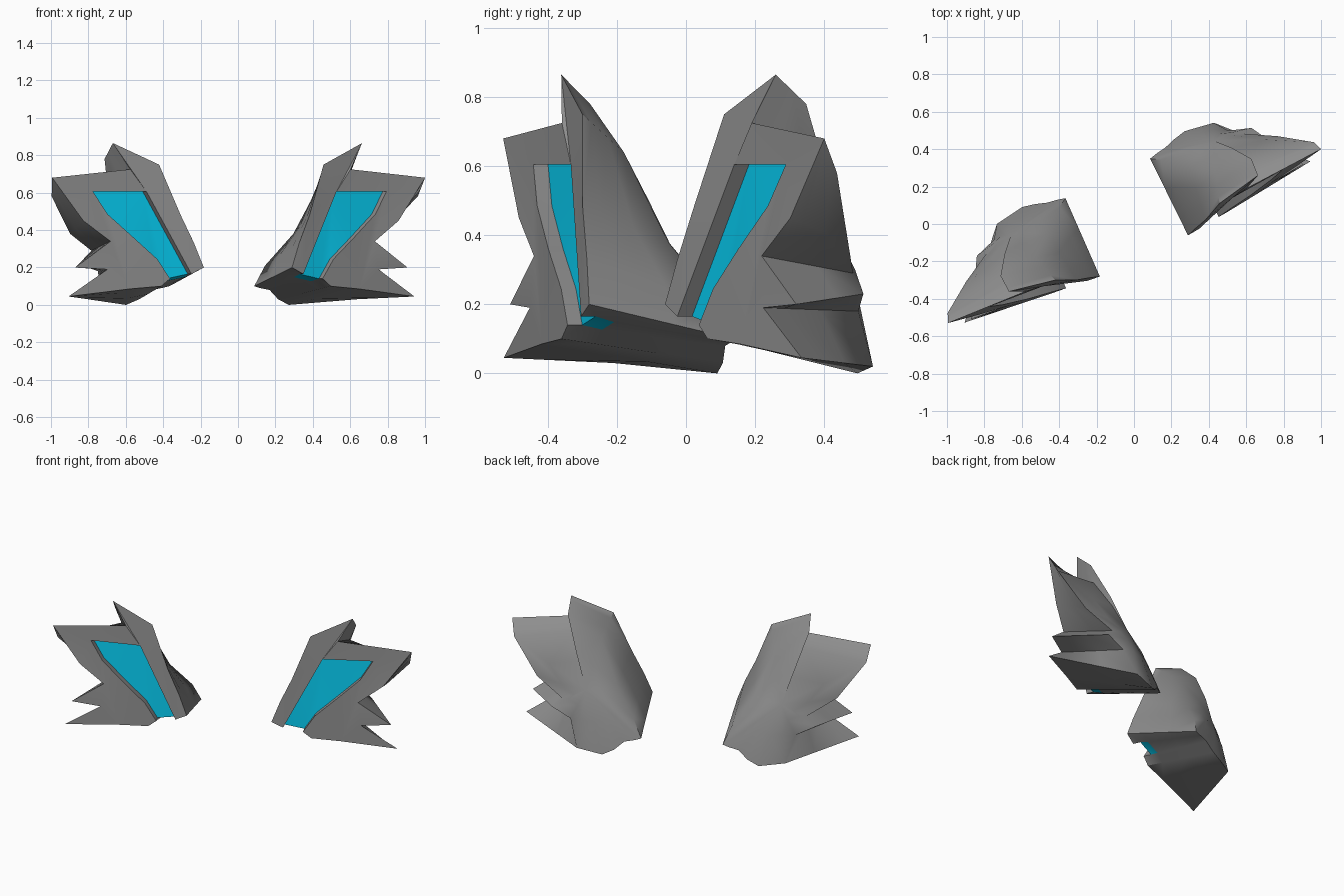
import bpy, bmesh, math
from mathutils import Matrix, Vector

cube = bpy.data.objects.get("Cube")
if cube:
    bpy.data.objects.remove(cube, do_unlink=True)


def material(name, rgb):
    m = bpy.data.materials.new(name)
    m.use_nodes = True
    m.diffuse_color = (*rgb, 1)
    m.node_tree.nodes["Principled BSDF"].inputs["Base Color"].default_value = (*rgb, 1)
    return m


GREY = material("grey", (0.27, 0.27, 0.27))
BLUE = material("bright blue", (0.002, 0.6, 0.88))

# Front outline (across, height, setback) paired with the back rim (across, depth, height)
SECTION = [
    ((.26, .20, 0), (.25, .28, .10)),       # inner bottom corner
    ((.31, .33, .005), (.30, .25, .21)),
    ((.38, .48, .01), (.42, .15, .38)),
    ((.485, .75, .035), (.53, .06, .64)),   # shoulder
    ((.735, .865, .05), (.74, .05, .78)),   # top spike
    ((.65, .725, .028), (.70, .05, .68)),
    ((1.10, .68, 0), (1.08, -.01, .58)),    # outer tip
    ((.93, .45, 0), (.92, .10, .38)),
    ((.78, .34, 0), (.75, .195, .29)),      # upper notch
    ((.98, .20, 0), (.81, .20, .23)),       # middle fin
    ((.80, .19, 0), (.69, .24, .18)),       # lower notch
    ((1.02, .045, 0), (.64, .31, .02)),     # bottom fin
    ((.68, .085, 0), (.48, .335, 0)),
    ((.50, .10, 0), (.41, .32, .03)),
    ((.45, .14, 0), (.35, .30, .08)),       # window foot, outer
    ((.33, .165, 0), (.29, .29, .09)),      # window foot, inner
]
FOOT = len(SECTION) - 2
# Window edge between its two feet
WINDOW = [(.52, .245, 0), (.65, .36, 0), (.79, .485, .008), (.865, .605, .017), (.56, .605, .03)]
RECESS = .047
BACK_CENTRE = Vector((.60, .222, .37))
TURN = Matrix.Rotation(math.radians(25), 4, 'Z') @ Matrix.Translation((-.024, 0, 0))


def on_front(u, z, back):
    """Point on the sloping front plane, moved back by a distance."""
    return Vector((u, -.177 + .116 * (u - .26) + .041 * (z - .2) + back, z))


def build_wing(name, side):
    bm = bmesh.new()

    def add(points):
        return [bm.verts.new(p) for p in points]

    def strip(a, b, closed):
        n = len(a)
        return [bm.faces.new((a[i], a[(i + 1) % n], b[(i + 1) % n], b[i]))
                for i in range(n if closed else n - 1)]

    front = [on_front(*f) for f, b in SECTION]
    back = [Vector(b) for f, b in SECTION]

    # Front frame, with the window open at its foot
    outline = add(front)
    edge = [outline[FOOT]] + add(on_front(*w) for w in WINDOW) + [outline[FOOT + 1]]
    frame = bm.faces.new(outline[:FOOT] + edge)

    # Recess walls and coloured floor
    floor = add(v.co + Vector((0, RECESS, 0)) for v in edge)
    strip(edge, floor, False)
    panel = bm.faces.new(floor)

    # Sides swept back to the rim, then a domed back
    start = outline[:FOOT] + [floor[0], floor[-1]]
    bm.faces.new((outline[FOOT - 1], outline[FOOT], floor[0]))
    bm.faces.new((outline[FOOT + 1], outline[0], floor[-1]))
    rings = [start]
    for t in (.22, .6, 1):
        rings.append(add(f.lerp(b, t) for f, b in zip(front, back)))
    rings.append(add(b.lerp(BACK_CENTRE, .5) + Vector((0, .012, 0)) for b in back))
    bands = [strip(a, b, True) for a, b in zip(rings, rings[1:])]
    centre = bm.verts.new(BACK_CENTRE)
    last = rings[-1]
    for i in range(len(last)):
        bm.faces.new((last[i], last[(i + 1) % len(last)], centre))

    # The colour runs a little way under the wing
    panel.material_index = 1
    bands[0][FOOT].material_index = 1

    bmesh.ops.triangulate(bm, faces=[frame, panel])
    bm.transform(TURN @ Matrix.Diagonal((side, 1, 1, 1)))
    bmesh.ops.recalc_face_normals(bm, faces=bm.faces)
    mesh = bpy.data.meshes.new(name)
    bm.to_mesh(mesh)
    bm.free()
    mesh.materials.append(GREY)
    mesh.materials.append(BLUE)
    ob = bpy.data.objects.new(name, mesh)
    bpy.context.collection.objects.link(ob)
    bpy.ops.object.select_all(action='DESELECT')
    ob.select_set(True)
    bpy.context.view_layer.objects.active = ob
    bpy.ops.object.shade_smooth_by_angle(angle=math.radians(38))


build_wing("left_finned_wing", 1)
build_wing("right_finned_wing", -1)
